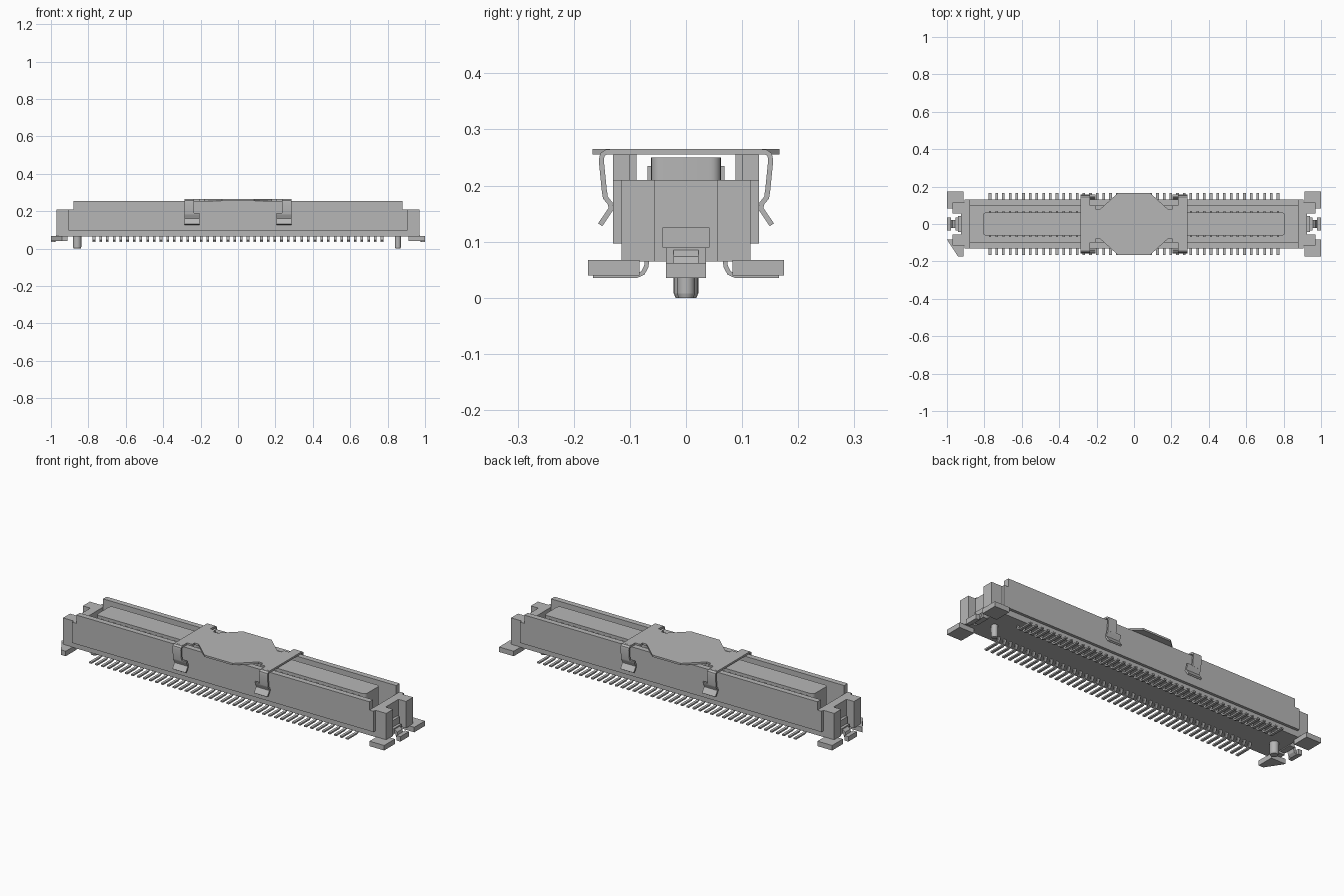
import bpy, bmesh, math
from mathutils import Vector

if "Cube" in bpy.data.objects:
    bpy.data.objects.remove(bpy.data.objects["Cube"], do_unlink=True)

GREY = (0.47, 0.47, 0.47, 1)
mat = bpy.data.materials.new("light grey")
mat.use_nodes = True
mat.diffuse_color = GREY
mat.node_tree.nodes["Principled BSDF"].inputs["Base Color"].default_value = GREY


def finish(name, bm, smooth=False):
    bmesh.ops.recalc_face_normals(bm, faces=bm.faces)
    me = bpy.data.meshes.new(name)
    bm.to_mesh(me)
    bm.free()
    me.materials.append(mat)
    ob = bpy.data.objects.new(name, me)
    bpy.context.collection.objects.link(ob)
    if smooth:
        bpy.ops.object.select_all(action='DESELECT')
        ob.select_set(True)
        bpy.context.view_layer.objects.active = ob
        bpy.ops.object.shade_smooth_by_angle(angle=math.radians(35))
    return ob


def prism(bm, pts, a, b, axis='z'):
    """Extrude a 2D outline: (x, y) along z, or (y, z) along x."""
    def at(p, t):
        return (p[0], p[1], t) if axis == 'z' else (t, p[0], p[1])
    lo = [bm.verts.new(at(p, a)) for p in pts]
    hi = [bm.verts.new(at(p, b)) for p in pts]
    bm.faces.new(lo[::-1])
    bm.faces.new(hi)
    n = len(pts)
    for i in range(n):
        j = (i + 1) % n
        bm.faces.new((lo[i], lo[j], hi[j], hi[i]))


def box(bm, x0, x1, y0, y1, z0, z1):
    prism(bm, [(x0, y0), (x1, y0), (x1, y1), (x0, y1)], z0, z1)


def flip(pts, sx, sy):
    return [(x * sx, y * sy) for x, y in pts]


def strip(path, t):
    """Closed outline of a bent sheet of thickness t around a path."""
    left, right = [], []
    for i, p in enumerate(path):
        p = Vector(p)
        a = Vector(path[max(i - 1, 0)])
        b = Vector(path[min(i + 1, len(path) - 1)])
        d = (b - a).normalized()
        n = Vector((-d.y, d.x)) * t / 2
        left.append(tuple(p + n))
        right.append(tuple(p - n))
    return left + right[::-1]


def rounded_rect(hx, hy, r, n=5):
    pts = []
    for k, (sx, sy) in enumerate([(1, 1), (-1, 1), (-1, -1), (1, -1)]):
        for i in range(n + 1):
            a = math.pi / 2 * (k + i / n)
            pts.append((sx * (hx - r) + r * math.cos(a), sy * (hy - r) + r * math.sin(a)))
    return pts


# Housing floor, notched at both ends
bm = bmesh.new()
end = [(0.97, 0.055), (0.97, 0.115)]
notch = [(0.925, -0.055), (0.925, 0.055)]
right = [(0.97, -0.115), (0.97, -0.055)] + notch + end
prism(bm, right + [(-x, -y) for x, y in right], 0.065, 0.11)
finish("housing_floor", bm)

# Notched end walls with a small ledge in each notch
bm = bmesh.new()
for s in (1, -1):
    prism(bm, flip([(0.88, -0.115)] + right + [(0.88, 0.115)], s, 1), 0.11, 0.21)
    box(bm, s * 0.925, s * 0.94, -0.042, 0.042, 0.09, 0.125)
finish("end_walls", bm)

# Stepped long side walls
for side, s in (("front", -1), ("back", 1)):
    bm = bmesh.new()
    box(bm, -0.905, 0.905, s * 0.10, s * 0.13, 0.097, 0.21)
    box(bm, -0.88, 0.88, s * 0.10, s * 0.13, 0.21, 0.255)
    finish(side + "_wall", bm)

# Central mating tongue
bm = bmesh.new()
prism(bm, rounded_rect(0.808, 0.062, 0.018), 0.11, 0.25)
finish("tongue", bm, True)

# Contact rows: gull-wing solder tails and upright blades beside the tongue
tail = strip([(0.166, 0.039), (0.088, 0.039), (0.077, 0.044), (0.071, 0.055), (0.069, 0.068)], 0.008)
PINS, SPAN = 44, 0.77
for side, s in (("front", -1), ("back", 1)):
    bm = bmesh.new()
    for i in range(PINS):
        x = -SPAN + 2 * SPAN * i / (PINS - 1)
        prism(bm, flip(tail, s, 1), x - 0.007, x + 0.007, 'x')
        box(bm, x - 0.006, x + 0.006, s * 0.06, s * 0.069, 0.11, 0.235)
    finish(side + "_contacts", bm)

# Corner mounting feet, one of them chamfered as orientation mark
for sx in (1, -1):
    for sy in (1, -1):
        bm = bmesh.new()
        pts = [(0.912, 0.083), (1.0, 0.083), (1.0, 0.175), (0.912, 0.175)]
        if (sx, sy) == (-1, -1):
            pts = [(0.912, 0.083), (1.0, 0.083), (0.94, 0.175), (0.912, 0.175)]
        prism(bm, flip(pts, sx, sy), 0.04, 0.067)
        finish(f"{'left' if sx > 0 else 'right'}_{'back' if sy > 0 else 'front'}_foot", bm)

# Solder clips in the end notches
clip = strip([(0.925, 0.078), (0.955, 0.078), (0.965, 0.07), (0.97, 0.05), (0.978, 0.042), (1.0, 0.042)], 0.014)
for side, s in (("left", 1), ("right", -1)):
    bm = bmesh.new()
    prism(bm, flip(clip, s, 1), -0.022, 0.022, 'x')
    # Turn the sheet profile from the YZ plane into the XZ plane
    for v in bm.verts:
        v.co = (v.co.y, v.co.x, v.co.z)
    box(bm, s * 0.978, s * 1.0, -0.036, 0.036, 0.035, 0.062)
    box(bm, s * 0.925, s * 0.955, -0.036, 0.036, 0.06, 0.09)
    finish(side + "_solder_clip", bm)

# Locating pegs, one thicker than the other
for side, x, r in (("left", 0.855, 0.016), ("right", -0.86, 0.022)):
    bm = bmesh.new()
    for z0, z1, ra, rb in ((0.0, 0.008, r * 0.85, r), (0.008, 0.07, r, r)):
        g = bmesh.ops.create_cone(bm, cap_ends=True, segments=24, radius1=ra, radius2=rb, depth=z1 - z0)
        bmesh.ops.translate(bm, verts=g["verts"], vec=(x, 0, (z0 + z1) / 2))
    finish(side + "_peg", bm, True)

# Pick-up cap: plate with wide centre and cross bars
bm = bmesh.new()
q = [(0.085, 0.167), (0.18, 0.08), (0.205, 0.08), (0.205, 0.1), (0.235, 0.1), (0.235, 0.135), (0.285, 0.135)]
half = q + flip(q[::-1], 1, -1)
prism(bm, half + flip(half, -1, -1), 0.255, 0.265)
finish("cap_plate", bm)

# Cap spring legs hooking the side walls, with inner guide tabs
upper = strip([(0.13, 0.26), (0.142, 0.26), (0.149, 0.255), (0.151, 0.245), (0.145, 0.185)], 0.009)
lower = strip([(0.145, 0.19), (0.144, 0.179), (0.135, 0.168), (0.134, 0.158), (0.153, 0.13)], 0.009)
for xs, sx in (("left", 1), ("right", -1)):
    for ys, sy in (("back", 1), ("front", -1)):
        bm = bmesh.new()
        prism(bm, flip(upper, sy, 1), sx * 0.235, sx * 0.285, 'x')
        prism(bm, flip(lower, sy, 1), sx * 0.205, sx * 0.285, 'x')
        box(bm, sx * 0.205, sx * 0.235, sy * 0.088, sy * 0.1, 0.21, 0.258)
        finish(f"{xs}_{ys}_cap_spring", bm, True)
